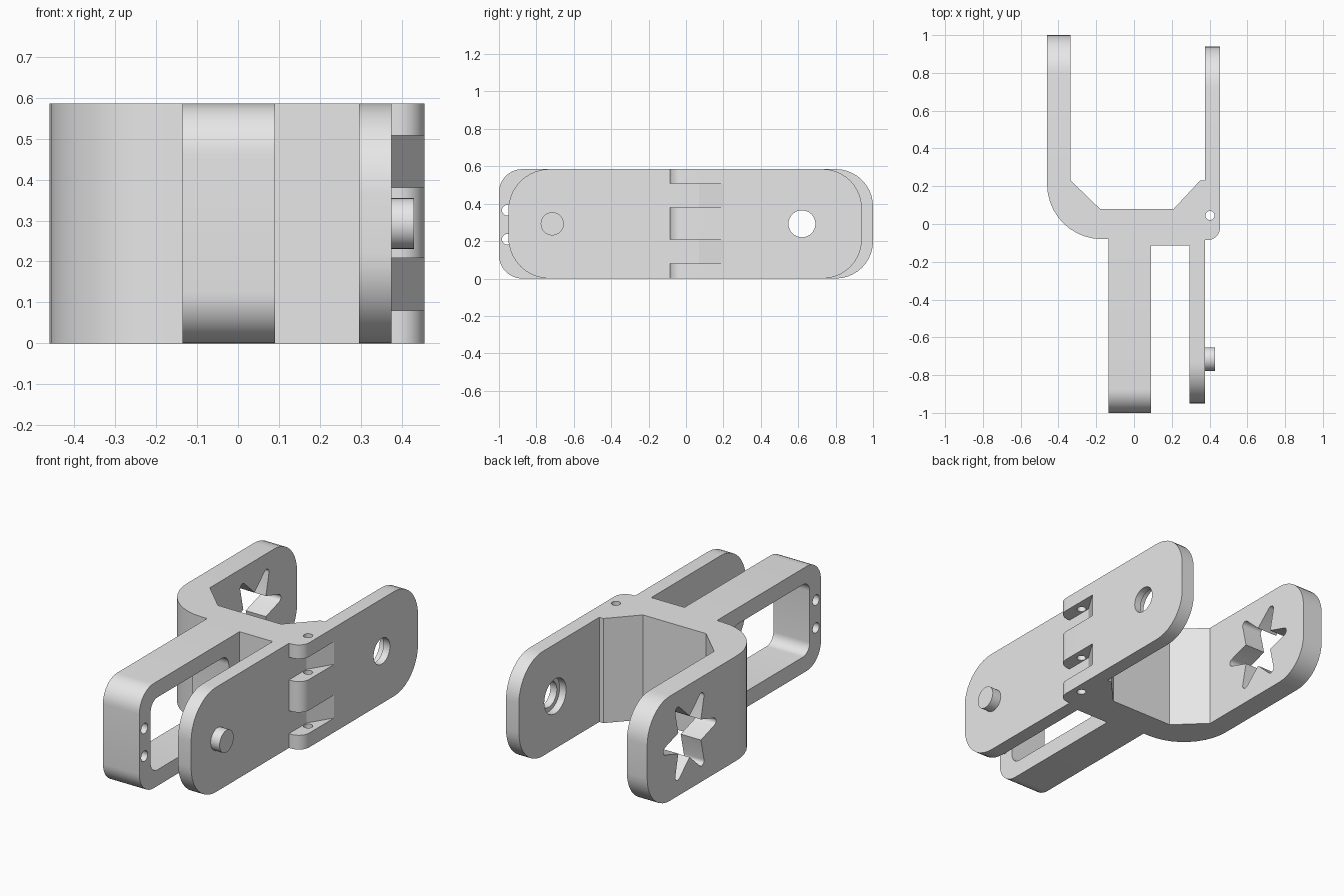
import bpy, bmesh, math
from mathutils import Matrix, Vector

if "Cube" in bpy.data.objects:
    bpy.data.objects.remove(bpy.data.objects["Cube"])

H = 0.585          # overall height
MID = H / 2

grey = bpy.data.materials.new("light grey")
grey.diffuse_color = (0.8, 0.8, 0.8, 1)
grey.use_nodes = True
grey.node_tree.nodes["Principled BSDF"].inputs["Base Color"].default_value = grey.diffuse_color


def rounded(points, steps=10):
    """Closed outline from (u, v, radius) corners, filleting where radius > 0."""
    out = []
    n = len(points)
    for i, (u, v, r) in enumerate(points):
        p = Vector((u, v))
        if r <= 0:
            out.append(p)
            continue
        a = (Vector(points[i - 1][:2]) - p).normalized()
        b = (Vector(points[(i + 1) % n][:2]) - p).normalized()
        half = a.angle(b) / 2
        c = p + (a + b).normalized() * (r / math.sin(half))
        t = r / math.tan(half)
        va, vb = p + a * t - c, p + b * t - c
        sweep = math.pi - 2 * half
        for k in range(steps + 1):
            f = k / steps
            out.append(c + (va * math.sin((1 - f) * sweep)
                            + vb * math.sin(f * sweep)) / math.sin(sweep))
    return out


def circle(u, v, r, n=32):
    return [Vector((u + r * math.cos(2 * math.pi * k / n),
                    v + r * math.sin(2 * math.pi * k / n))) for k in range(n)]


def plate(name, loops, lo, hi, axis):
    """Extrude an outline with holes from lo to hi along x (y-z outline) or z (x-y outline)."""
    cu = bpy.data.curves.new(name, 'CURVE')
    cu.dimensions = '2D'
    cu.fill_mode = 'BOTH'
    cu.extrude = (hi - lo) / 2
    for loop in loops:
        s = cu.splines.new('POLY')
        s.points.add(len(loop) - 1)
        for pt, p in zip(s.points, loop):
            pt.co = (p.x, p.y, 0, 1)
        s.use_cyclic_u = True
    tmp = bpy.data.objects.new(name + "_outline", cu)
    bpy.context.collection.objects.link(tmp)
    dg = bpy.context.evaluated_depsgraph_get()
    me = bpy.data.meshes.new_from_object(tmp.evaluated_get(dg))
    bpy.data.objects.remove(tmp)
    me.transform(Matrix.Translation((0, 0, (lo + hi) / 2)))
    if axis == 'x':
        me.transform(Matrix(((0, 0, 1, 0), (1, 0, 0, 0), (0, 1, 0, 0), (0, 0, 0, 1))))
    bm = bmesh.new()
    bm.from_mesh(me)
    bmesh.ops.remove_doubles(bm, verts=bm.verts, dist=1e-5)
    bmesh.ops.recalc_face_normals(bm, faces=bm.faces)
    bm.to_mesh(me)
    bm.free()
    me.materials.clear()
    me.materials.append(grey)
    ob = bpy.data.objects.new(name, me)
    bpy.context.collection.objects.link(ob)
    bpy.ops.object.select_all(action='DESELECT')
    ob.select_set(True)
    bpy.context.view_layer.objects.active = ob
    bpy.ops.object.shade_smooth_by_angle(angle=math.radians(30))
    return ob


def arm(y0, y1, r):
    """Side outline from the bridge end y0 to the rounded end y1."""
    return rounded([(y0, 0, 0), (y1, 0, r), (y1, H, r), (y0, H, 0)])


# bridge joining all the arms
plate("bridge", [rounded([
    (-0.46, 0.23, 0), (-0.46, -0.08, 0.29), (0.09, -0.08, 0), (0.09, -0.115, 0),
    (0.375, -0.115, 0), (0.375, 0.23, 0), (0.35, 0.23, 0), (0.21, 0.08, 0),
    (-0.18, 0.08, 0), (-0.335, 0.23, 0)])], 0, H, 'z')

# rear left arm with a six-pointed star opening
star = []
for k in range(12):
    R, fillet = (0.285, 0.022) if k % 2 == 0 else (0.115, 0)
    ang = k * math.pi / 6
    star.append((0.625 + R * math.cos(ang), MID + R * math.sin(ang), fillet))
plate("rear_left_arm", [arm(0.23, 1.0, 0.2), rounded(star, 6)], -0.46, -0.335, 'x')

# rear right arm in two layers, forming a stepped round hole
for name, r, lo, hi in (("inner", 0.097, 0.375, 0.415), ("outer", 0.072, 0.415, 0.455)):
    plate("rear_right_arm_" + name, [arm(0.23, 0.94, 0.21), circle(0.62, MID, r)],
          lo, hi, 'x')

# front centre arm with a window and two cross holes
window = rounded([(-0.90, 0.09, 0.06), (-0.21, 0.09, 0.06),
                  (-0.21, H - 0.09, 0.06), (-0.90, H - 0.09, 0.06)])
plate("front_centre_arm", [arm(-0.08, -1.0, 0.125), window,
                           circle(-0.955, 0.21, 0.029, 20),
                           circle(-0.955, 0.365, 0.029, 20)], -0.135, 0.09, 'x')

# front right arm and its peg
plate("front_right_arm", [arm(-0.115, -0.95, 0.22)], 0.295, 0.375, 'x')
plate("peg", [circle(-0.715, MID, 0.062)], 0.375, 0.43, 'x')

# hinge knuckles with a pin hole, separated by sloped pockets
knuckle = rounded([(0.375, -0.085, 0), (0.455, -0.085, 0.065),
                   (0.455, 0.23, 0), (0.375, 0.23, 0)])
for name, lo, hi in (("lower", 0, 0.08), ("middle", 0.208, 0.38), ("upper", 0.507, H)):
    plate("hinge_knuckle_" + name, [knuckle, circle(0.402, 0.045, 0.024, 20)], lo, hi, 'z')
slope = rounded([(0.375, 0.07, 0), (0.455, 0.2, 0), (0.455, 0.23, 0), (0.375, 0.23, 0)])
for name, lo, hi in (("lower", 0.08, 0.208), ("upper", 0.38, 0.507)):
    plate("hinge_pocket_" + name, [slope], lo, hi, 'z')
